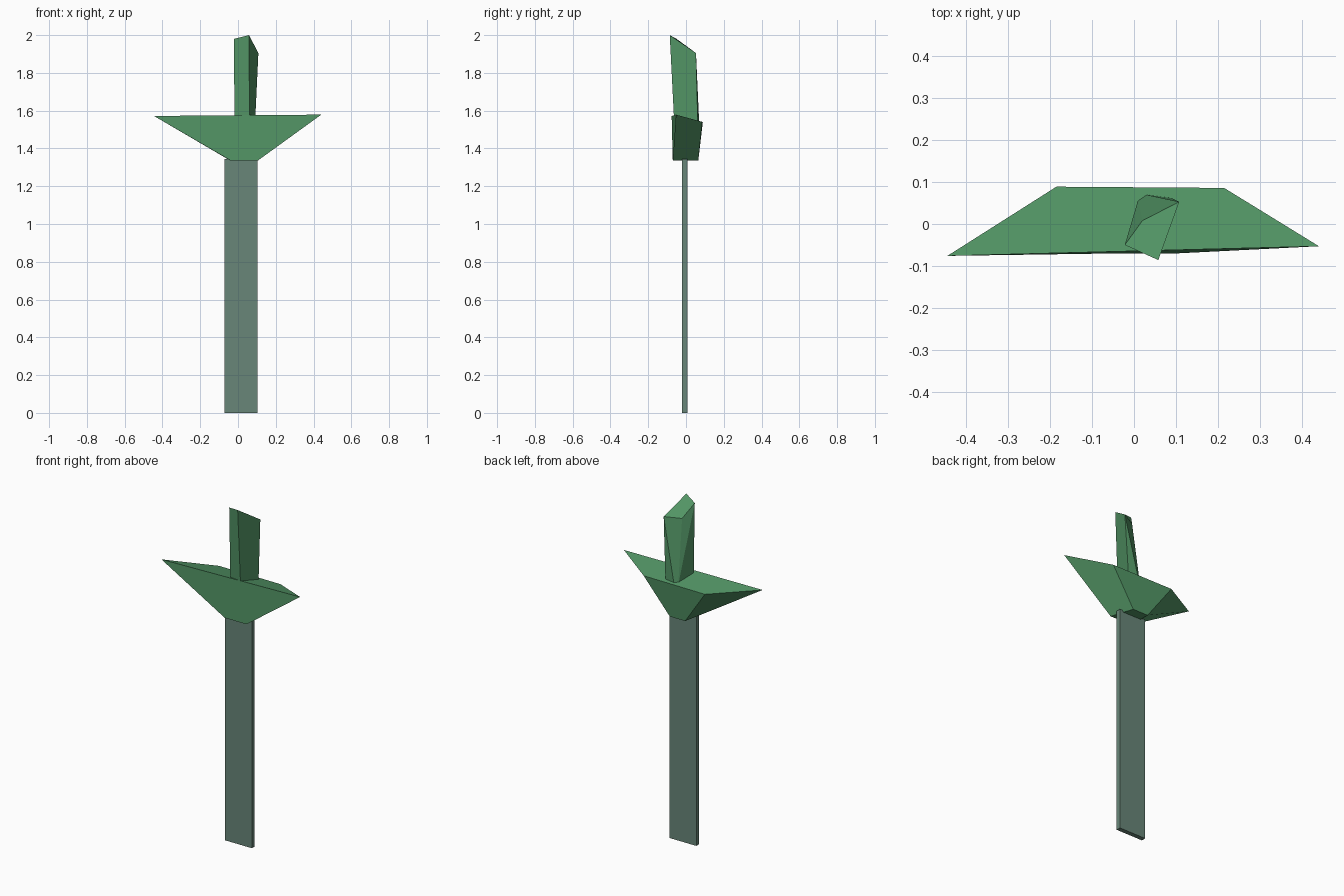
import bpy

if "Cube" in bpy.data.objects:
    bpy.data.objects.remove(bpy.data.objects["Cube"])


def material(name, rgb):
    m = bpy.data.materials.new(name)
    m.diffuse_color = (*rgb, 1)
    m.use_nodes = True
    m.node_tree.nodes["Principled BSDF"].inputs["Base Color"].default_value = m.diffuse_color
    return m


def make(name, verts, faces, mat):
    me = bpy.data.meshes.new(name)
    me.from_pydata(verts, [], faces)
    me.materials.append(mat)
    ob = bpy.data.objects.new(name, me)
    bpy.context.collection.objects.link(ob)
    return ob


def loft(name, lower, upper, mat):
    """Close two four-cornered rings (counter-clockwise from above)."""
    sides = [(i, (i + 1) % 4, (i + 1) % 4 + 4, i + 4) for i in range(4)]
    return make(name, lower + upper, [(3, 2, 1, 0), (4, 5, 6, 7)] + sides, mat)


green = material("green", (0.085, 0.30, 0.13))
grey_green = material("grey_green", (0.14, 0.24, 0.19))

# Blade: thin flat slab
outline = [(-0.072, -0.02), (0.104, -0.02), (0.104, 0.007), (-0.072, 0.007)]
loft("blade", [(x, y, 0) for x, y in outline],
     [(x, y, 1.345) for x, y in outline], grey_green)

# Guard: wide at the top, narrow at the blade
loft("guard",
     [(-0.037, -0.07, 1.335), (0.104, -0.07, 1.335),
      (0.06, 0.065, 1.335), (-0.04, 0.065, 1.335)],
     [(-0.445, -0.076, 1.572), (0.441, -0.053, 1.579),
      (0.215, 0.086, 1.541), (-0.185, 0.089, 1.54)], green)

# Grip: slightly twisted bar with a slanted top, sunk into the guard
grip = [(-0.022, -0.05, 1.98), (0.058, -0.086, 2.0),
        (0.108, 0.053, 1.905), (0.02, 0.008, 1.90),
        (-0.018, -0.045, 1.53), (0.061, -0.062, 1.53),
        (0.09, 0.062, 1.53), (0.028, 0.07, 1.53), (0.01, 0.058, 1.53)]
make("grip", grip,
     [(0, 1, 2, 3), (8, 7, 6, 5, 4), (4, 5, 1, 0), (5, 6, 2, 1),
      (6, 7, 2), (7, 8, 3, 2), (8, 4, 0), (8, 0, 3)], green)
